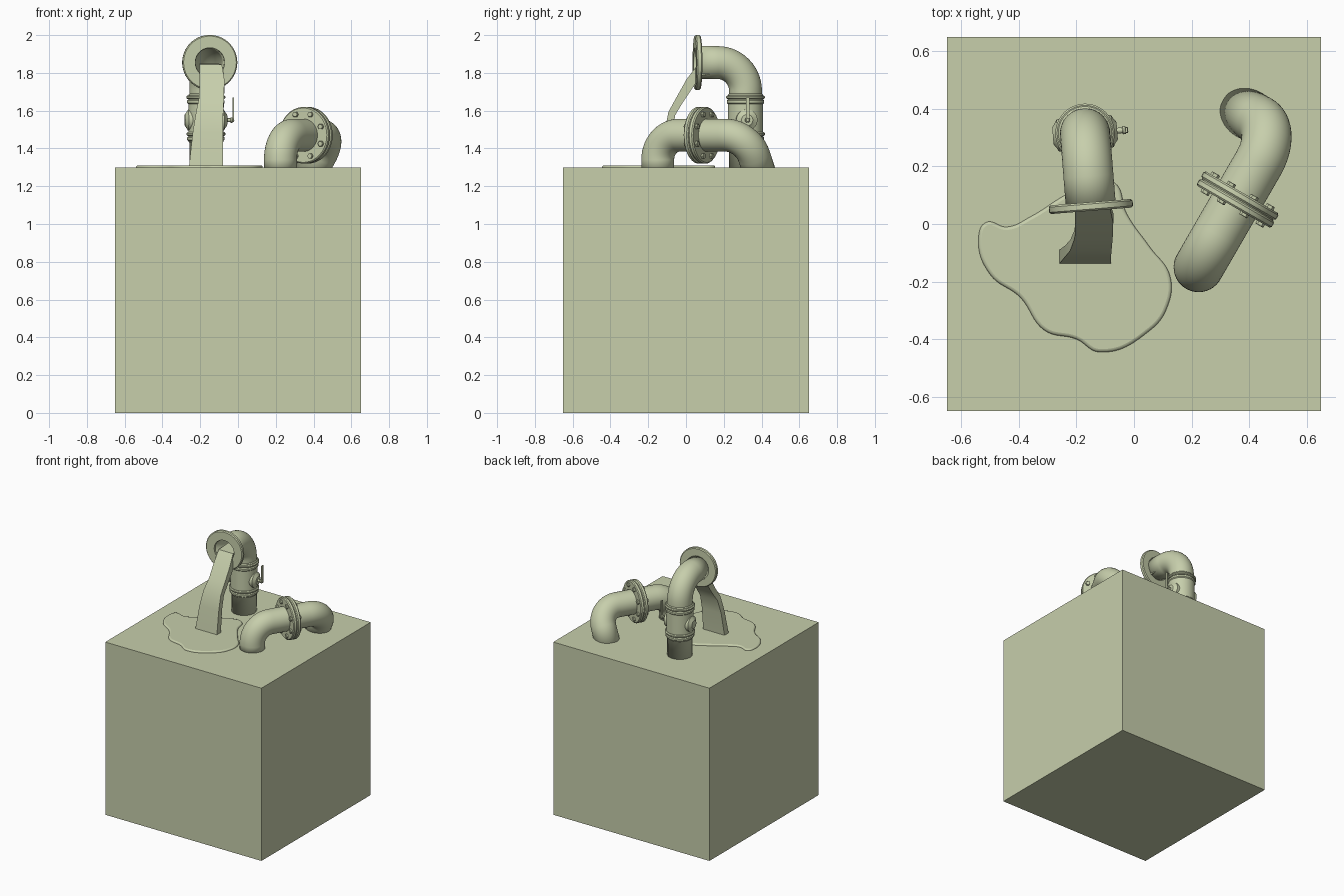
import bpy
import bmesh
import math
from mathutils import Vector, Matrix

old = bpy.data.objects.get("Cube")
if old:
    bpy.data.objects.remove(old, do_unlink=True)

paint = bpy.data.materials.new("pale_sage")
paint.use_nodes = True
paint.diffuse_color = (0.57, 0.62, 0.41, 1)
paint.node_tree.nodes["Principled BSDF"].inputs["Base Color"].default_value = paint.diffuse_color

GROUND = 1.3   # top of the block
PIPE = 0.087   # outer pipe radius


def finish(obj, smooth=True):
    obj.data.materials.append(paint)
    bpy.ops.object.select_all(action='DESELECT')
    obj.select_set(True)
    bpy.context.view_layer.objects.active = obj
    if smooth:
        bpy.ops.object.shade_smooth_by_angle(angle=math.radians(35))
    return obj


def add_mesh(name, bm, smooth=True):
    bmesh.ops.recalc_face_normals(bm, faces=bm.faces[:])
    mesh = bpy.data.meshes.new(name)
    bm.to_mesh(mesh)
    bm.free()
    obj = bpy.data.objects.new(name, mesh)
    bpy.context.collection.objects.link(obj)
    return finish(obj, smooth)


def bridge(bm, rings):
    for a, b in zip(rings, rings[1:]):
        n = len(a)
        for i in range(n):
            j = (i + 1) % n
            bm.faces.new((a[i], a[j], b[j], b[i]))


def lathe(name, profile, center, axis, sides=40, hole=False):
    """Turn (radius, height) points about an axis; a hole closes the profile on itself."""
    bm = bmesh.new()
    turn = Vector(axis).to_track_quat('Z', 'Y')
    rings = []
    for r, h in profile:
        rings.append([bm.verts.new(Vector(center) + turn @ Vector(
            (r * math.cos(t), r * math.sin(t), h)))
            for t in (math.tau * i / sides for i in range(sides))])
    if hole:
        rings.append(rings[0])
    bridge(bm, rings)
    if not hole:
        bm.faces.new(rings[0])
        bm.faces.new(rings[-1])
    return add_mesh(name, bm)


def disc(r, h0, h1, c=0.006):
    return [(r - c, h0), (r, h0 + c), (r, h1 - c), (r - c, h1)]


def elbow_path(points, bend, steps=14):
    """Round every inner corner of a path with a circular arc."""
    pts = [Vector(p) for p in points]
    path = [pts[0]]
    for a, p, b in zip(pts, pts[1:], pts[2:]):
        u, v = (a - p).normalized(), (b - p).normalized()
        half = u.angle(v) / 2
        center = p + (u + v).normalized() * bend / math.sin(half)
        start = p + u * bend / math.tan(half)
        axis = (-u).cross(v)
        for i in range(steps + 1):
            rot = Matrix.Rotation((math.pi - 2 * half) * i / steps, 3, axis)
            path.append(center + rot @ (start - center))
    return path + [pts[-1]]


def pipe(name, path, radius, sides=40):
    """Sweep a circle along a path without twisting, then give it a wall."""
    bm = bmesh.new()
    rings = []
    tangent = (path[1] - path[0]).normalized()
    side = tangent.orthogonal().normalized()
    for i, p in enumerate(path):
        new = (path[min(i + 1, len(path) - 1)] - path[max(i - 1, 0)]).normalized()
        side = tangent.rotation_difference(new) @ side
        tangent = new
        up = tangent.cross(side)
        rings.append([bm.verts.new(p + radius * (side * math.cos(t) + up * math.sin(t)))
                      for t in (math.tau * k / sides for k in range(sides))])
    bridge(bm, rings)
    obj = add_mesh(name, bm)
    wall = obj.modifiers.new("wall", 'SOLIDIFY')
    wall.thickness = 0.012
    wall.offset = -1
    return obj


# Block
bm = bmesh.new()
bmesh.ops.create_cube(bm, size=GROUND, matrix=Matrix.Translation((0, 0, GROUND / 2)))
add_mesh("ground_block", bm, smooth=False)

# Standing outlet pipe with its open flange
riser = Vector((-0.17, 0.315, 0))
out = Vector((0.08, -1, 0)).normalized()
corner = riser + Vector((0, 0, 1.855))
mouth = corner + out * 0.255
pipe("outlet_pipe", elbow_path([riser + Vector((0, 0, 1.28)), corner, mouth], 0.15), PIPE)
lathe("outlet_flange", [(0.078, -0.015), (0.140, -0.015), (0.146, -0.009),
                        (0.146, 0.009), (0.140, 0.015), (0.078, 0.015)],
      mouth, out, hole=True)

# Valve body, collars and side bosses
UP = (0, 0, 1)
lathe("valve_body", disc(0.093, 1.43, 1.69), riser, UP)
for label, z in (("lower", 1.44), ("upper", 1.635)):
    lathe(label + "_collar_a", disc(0.099, z, z + 0.024), riser, UP)
    lathe(label + "_collar_b", disc(0.103, z + 0.026, z + 0.046), riser, UP)
valve = riser + Vector((0, 0, 1.55))
for label, s in (("left", 1), ("right", -1)):
    lathe(label + "_valve_boss", [(0.058, 0.06), (0.056, 0.095), (0.042, 0.103),
                                  (0.030, 0.112)], valve, (s, 0.08 * s, 0))

# Valve handle
lathe("valve_stem", disc(0.010, 0.10, 0.150, 0.002), valve, (1, 0.08, 0), sides=16)
lathe("handle_hub", disc(0.014, 0.130, 0.142, 0.002), valve, (1, 0.08, 0), sides=16)
bm = bmesh.new()
bmesh.ops.create_cube(bm, size=1, matrix=Matrix.Translation(
    valve + Vector((0.144, 0.011, 0.055))) @ Matrix.Diagonal((0.007, 0.018, 0.13, 1)))
add_mesh("valve_handle", bm, smooth=False)

# Arched pipe: straight run between a dropping elbow and a slanted one
run = Vector((0.5, 0.866, 0))
joint = Vector((0.36, 0.085, 1.47))
near = joint - run * 0.271
far = joint + run * 0.275
drop = Vector((-0.104, 0.06, -0.18))
arch = elbow_path([(near.x, near.y, 1.28), near, far, far + drop * 1.2], 0.13)
pipe("arched_pipe", arch, PIPE)

# Bolted joint flanges
cross = run.cross(Vector(UP))
for label, s in (("front", -1), ("back", 1)):
    lathe(label + "_joint_flange", disc(0.15, 0.002, 0.029), joint, run * s)
    for i in range(8):
        t = math.tau * (i + 0.5) / 8
        spot = joint + 0.119 * (cross * math.cos(t) + Vector(UP) * math.sin(t))
        lathe(f"{label}_bolt_{i + 1}", disc(0.016, 0.025, 0.041, 0.002),
              spot, run * s, sides=6)
lathe("joint_gasket", disc(0.142, -0.004, 0.004, 0.001), joint, run)

# Falling water: x, y, z, half width, half thickness, tilt of the section
sections = [(-0.155, 0.18, 1.825, 0.050, 0.025, 90),
            (-0.145, 0.07, 1.815, 0.060, 0.030, 75),
            (-0.138, 0.02, 1.745, 0.066, 0.027, 50),
            (-0.140, -0.035, 1.655, 0.066, 0.022, 45),
            (-0.150, -0.075, 1.585, 0.072, 0.020, 25),
            (-0.160, -0.095, 1.480, 0.080, 0.020, 8),
            (-0.170, -0.115, 1.295, 0.090, 0.024, 5)]
bm = bmesh.new()
rings = []
for x, y, z, w, d, tilt in sections:
    a = math.radians(tilt)
    rings.append([bm.verts.new((x + w * sx, y + d * sy * math.cos(a), z - d * sy * math.sin(a)))
                  for sx, sy in ((-1, -1), (1, -1), (1, 1), (-1, 1))])
bridge(bm, rings)
bm.faces.new(rings[0])
bm.faces.new(rings[-1])
add_mesh("water_stream", bm)

# Puddle
outline = [(-.54, -.05), (-.515, .005), (-.44, -.01), (-.36, .025), (-.24, .10),
           (-.15, .145), (-.07, .145), (-.025, .035), (.055, -.08), (.125, -.18),
           (.115, -.29), (.055, -.37), (-.12, -.445), (-.20, -.40), (-.31, -.37),
           (-.395, -.255), (-.50, -.175)]
curve = bpy.data.curves.new("puddle", 'CURVE')
curve.dimensions = '2D'
curve.fill_mode = 'BOTH'
curve.bevel_depth = 0.011
curve.offset = -0.011
curve.bevel_resolution = 2
curve.resolution_u = 8
spline = curve.splines.new('BEZIER')
spline.bezier_points.add(len(outline) - 1)
spline.use_cyclic_u = True
for point, (x, y) in zip(spline.bezier_points, outline):
    point.co = (x, y, 0)
    point.handle_left_type = point.handle_right_type = 'AUTO'
puddle = bpy.data.objects.new("puddle", curve)
puddle.location.z = GROUND
bpy.context.collection.objects.link(puddle)
finish(puddle, smooth=False)
bpy.ops.object.convert(target='MESH')
bpy.ops.object.shade_smooth_by_angle(angle=math.radians(35))
